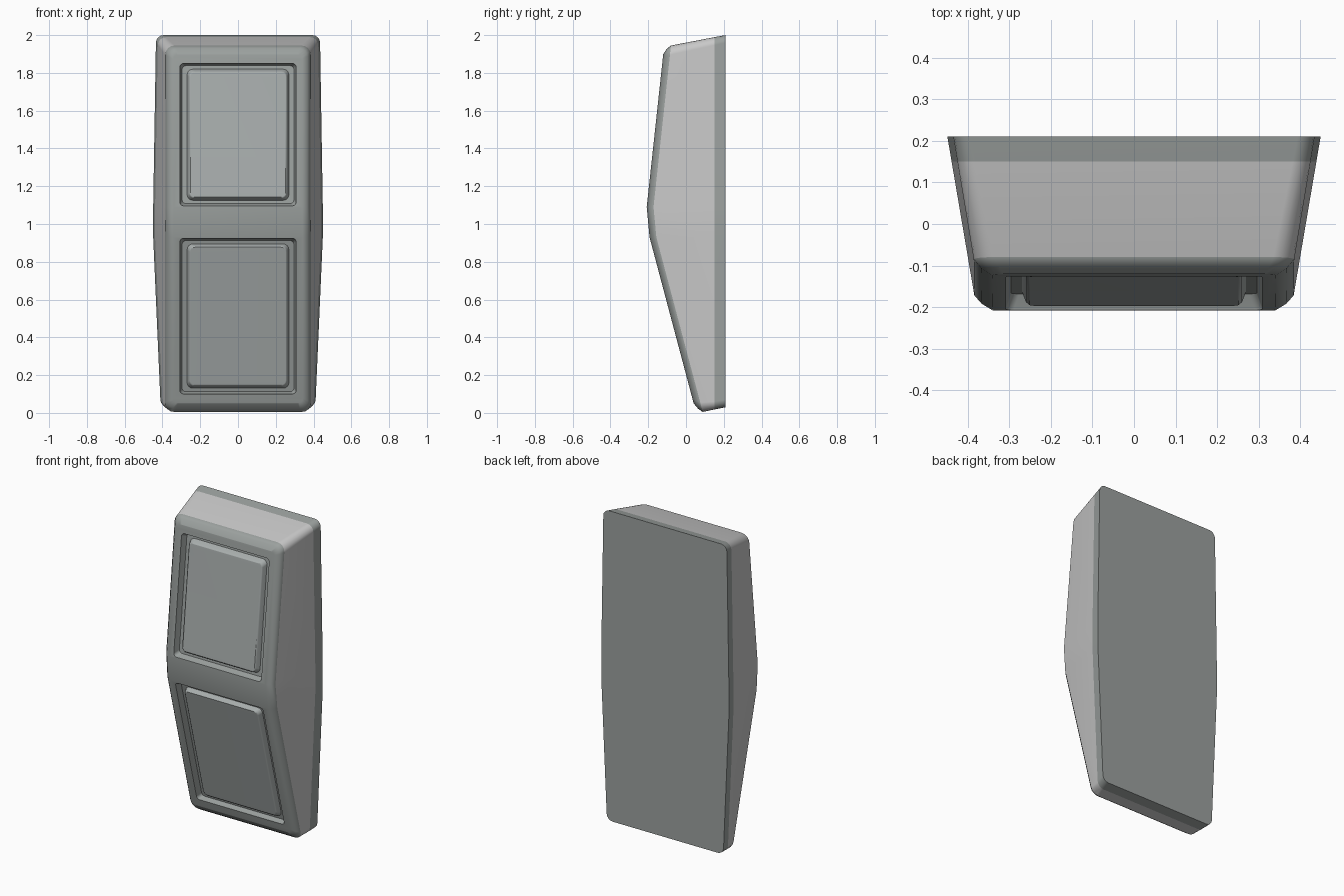
import bpy, bmesh, math

if "Cube" in bpy.data.objects:
    bpy.data.objects.remove(bpy.data.objects["Cube"])


def material(name, rgb):
    m = bpy.data.materials.new(name)
    m.diffuse_color = (*rgb, 1)
    m.use_nodes = True
    m.node_tree.nodes["Principled BSDF"].inputs["Base Color"].default_value = m.diffuse_color
    return m


frame_grey = material("cool grey", (0.33, 0.355, 0.345))
side_grey = material("light grey", (0.58, 0.58, 0.58))
panel_grey = material("panel grey", (0.39, 0.42, 0.415))


def interp(table, z):
    # piecewise linear lookup, extrapolating at both ends
    for (a, va), (b, vb) in zip(table, table[1:]):
        if z <= b:
            break
    return va + (vb - va) * (z - a) / (b - a)


def front_y(z):
    return interp([(0, .054), (.93, -.193), (1.09, -.208), (1.95, -.115)], z)


def half_width(y, z):
    w = interp([(0, .408), (.93, .449), (1.09, .449), (2, .434)], z)
    return w - .17 * (.21 - y)


def outline(bot, top, c, mids, xf, yf, n=4):
    """Closed rounded outline, right side upwards and then the left side down."""
    angs = [math.pi / 2 * i / n for i in range(n + 1)]
    right = [(c - c * math.sin(a), bot + c - c * math.cos(a)) for a in angs]
    right += [(0, z) for z in mids]
    right += [(c - c * math.cos(a), top - c + c * math.sin(a)) for a in angs]
    pts = [(xf(yf(z), z) - off, yf(z), z) for off, z in right]
    return pts + [(-x, y, z) for x, y, z in reversed(pts)]


def loft(name, rings, mats, strip_mats):
    """Skin a list of rings; both ends are closed with horizontal strips."""
    bm = bmesh.new()
    vs = [[bm.verts.new(p) for p in r] for r in rings]
    n = len(vs[0])
    for k in range(len(vs) - 1):
        for i in range(n):
            j = (i + 1) % n
            f = bm.faces.new((vs[k][i], vs[k][j], vs[k + 1][j], vs[k + 1][i]))
            f.material_index = strip_mats[k]
    for ring in (vs[0], vs[-1]):
        for i in range(n // 2 - 1):
            bm.faces.new((ring[i], ring[i + 1], ring[n - 2 - i], ring[n - 1 - i]))
    bmesh.ops.recalc_face_normals(bm, faces=bm.faces)
    me = bpy.data.meshes.new(name)
    bm.to_mesh(me)
    bm.free()
    for m in mats:
        me.materials.append(m)
    ob = bpy.data.objects.new(name, me)
    bpy.context.collection.objects.link(ob)
    return ob


def select(ob):
    bpy.ops.object.select_all(action='DESELECT')
    ob.select_set(True)
    bpy.context.view_layer.objects.active = ob


def smooth(ob):
    select(ob)
    bpy.ops.object.shade_smooth_by_angle(angle=math.radians(40))
    mod = ob.modifiers.new("face_weighted", 'WEIGHTED_NORMAL')
    mod.keep_sharp = True


# main body: back plate edge, tapered sides, softened front rim
MIDS = (.93, 1.09)
rings = [outline(.03, 2.0, .04, MIDS, half_width, lambda z: .21),
         outline(.018, 1.989, .042, MIDS, half_width, lambda z: .15)]
for inset, depth in ((0, .036), (.017, .016), (.045, 0)):
    rings.append(outline(.005 + inset, 1.945 - inset, .05 - inset * .5, MIDS,
                         lambda y, z: half_width(y, z) - inset * .85,
                         lambda z: front_y(z) + depth))
body = loft("body_shell", rings, [frame_grey, side_grey], [0, 1, 0, 0])


def plate(name, bot, top, half, steps, mat):
    """Block following the front slope; steps are (depth, inset, corner)."""
    rs = [outline(bot + i, top - i, c, (), lambda y, z: half - i,
                  lambda z: front_y(min(z, .93) if top < 1 else max(z, 1.09)) + d)
          for d, i, c in steps]
    return loft(name, rs, [mat], [0] * (len(steps) - 1))


# framed recess and raised inner panel, upper and lower
for label, opening, panel in (("upper", (1.096, 1.85), (1.135, 1.81)),
                              ("lower", (.10, .924), (.14, .885))):
    cutter = plate(label + "_recess_cutter", *opening, .308,
                   [(-.05, 0, .02), (.006, 0, .02), (.038, .012, .02)], frame_grey)
    cutter.hide_render = True
    mod = body.modifiers.new("recess", 'BOOLEAN')
    mod.operation = 'DIFFERENCE'
    mod.solver = 'EXACT'
    mod.object = cutter
    select(body)
    bpy.ops.object.modifier_apply(modifier=mod.name)
    bpy.data.objects.remove(cutter, do_unlink=True)
    smooth(plate(label + "_panel", *panel, .26,
                 [(.045, -.012, .03), (.012, 0, .03), (.005, .008, .025)], panel_grey))

smooth(body)
